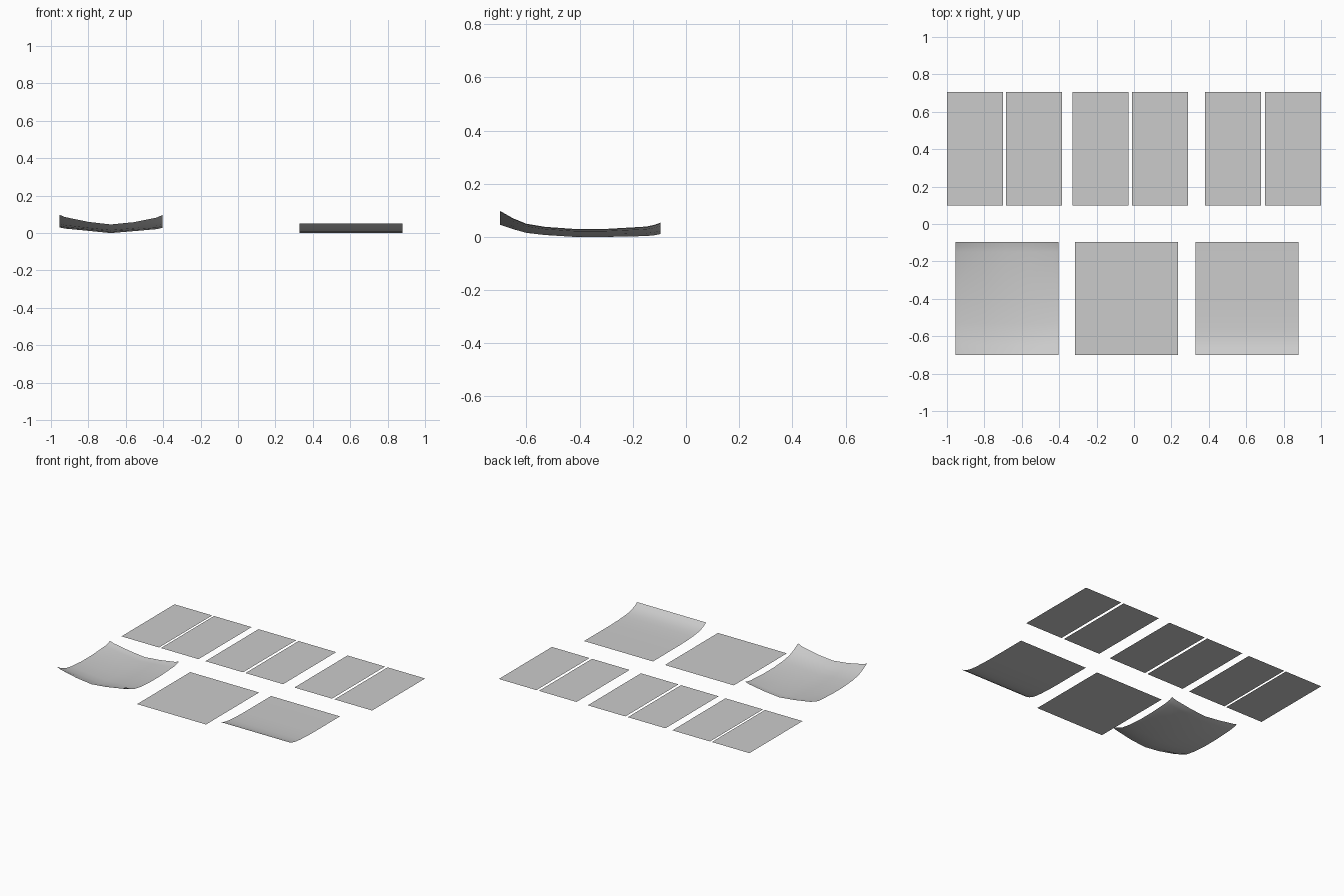
import bpy

if "Cube" in bpy.data.objects:
    bpy.data.objects.remove(bpy.data.objects["Cube"])


def sheet(name, xs, ys, height=lambda x, y: 0.0):
    """Single-layer grid sheet, face up, lifted by a height function."""
    verts = [(x, y, height(x, y)) for y in ys for x in xs]
    n = len(xs)
    faces = [(j * n + i, j * n + i + 1, (j + 1) * n + i + 1, (j + 1) * n + i)
             for j in range(len(ys) - 1) for i in range(n - 1)]
    me = bpy.data.meshes.new(name)
    me.from_pydata(verts, [], faces)
    me.update()
    for p in me.polygons:
        p.use_smooth = True
    ob = bpy.data.objects.new(name, me)
    bpy.context.collection.objects.link(ob)
    return ob


def span(a, b, n):
    return [a + (b - a) * i / n for i in range(n + 1)]


def profile(points, t):
    """Piecewise linear lookup."""
    for (a, za), (b, zb) in zip(points, points[1:]):
        if t <= b + 1e-9:
            return za + (zb - za) * (t - a) / (b - a)
    return points[-1][1]


# Back row: three pairs of flat pages
for k, (left, right) in enumerate([(-1.0, -0.685), (-0.33, -0.01), (0.38, 0.70)]):
    for side, x in (("left", left), ("right", right)):
        sheet(f"page_{k + 1}_{side}", [x, x + 0.30], [0.10, 0.705])

# Front row, middle: flat sheet
Y0, Y1 = -0.70, -0.095
sheet("flat_sheet", [-0.315, 0.235], [Y0, Y1])

# Front row, right: sheet with its front edge curling up
curl = [(Y0, 0.05), (-0.67, 0.032), (-0.64, 0.02), (-0.60, 0.011),
        (-0.55, 0.006), (-0.48, 0.002), (-0.40, 0.0), (Y1, 0.0)]
sheet("curled_sheet", span(0.33, 0.88, 4), [p[0] for p in curl],
      lambda x, y: profile(curl, y))

# Front row, left: dished sheet with raised rim and corners
cross = [(-0.955, 0.030), (-0.925, 0.024), (-0.80, 0.012), (-0.68, 0.0),
         (-0.56, 0.010), (-0.435, 0.021), (-0.405, 0.028)]
along = [(Y0, 0.046), (-0.65, 0.029), (-0.60, 0.015), (-0.53, 0.007),
         (-0.42, 0.0), (-0.30, 0.0), (-0.15, 0.003), (-0.12, 0.006), (Y1, 0.011)]


def dish(x, y):
    u = abs(x + 0.68) / 0.275
    v = (y + 0.3975) / 0.3025
    lift = 0.022 if v < 0 else 0.013
    return profile(cross, x) + profile(along, y) + lift * u ** 3 * abs(v) ** 4


sheet("dished_sheet", [p[0] for p in cross], [p[0] for p in along], dish)
